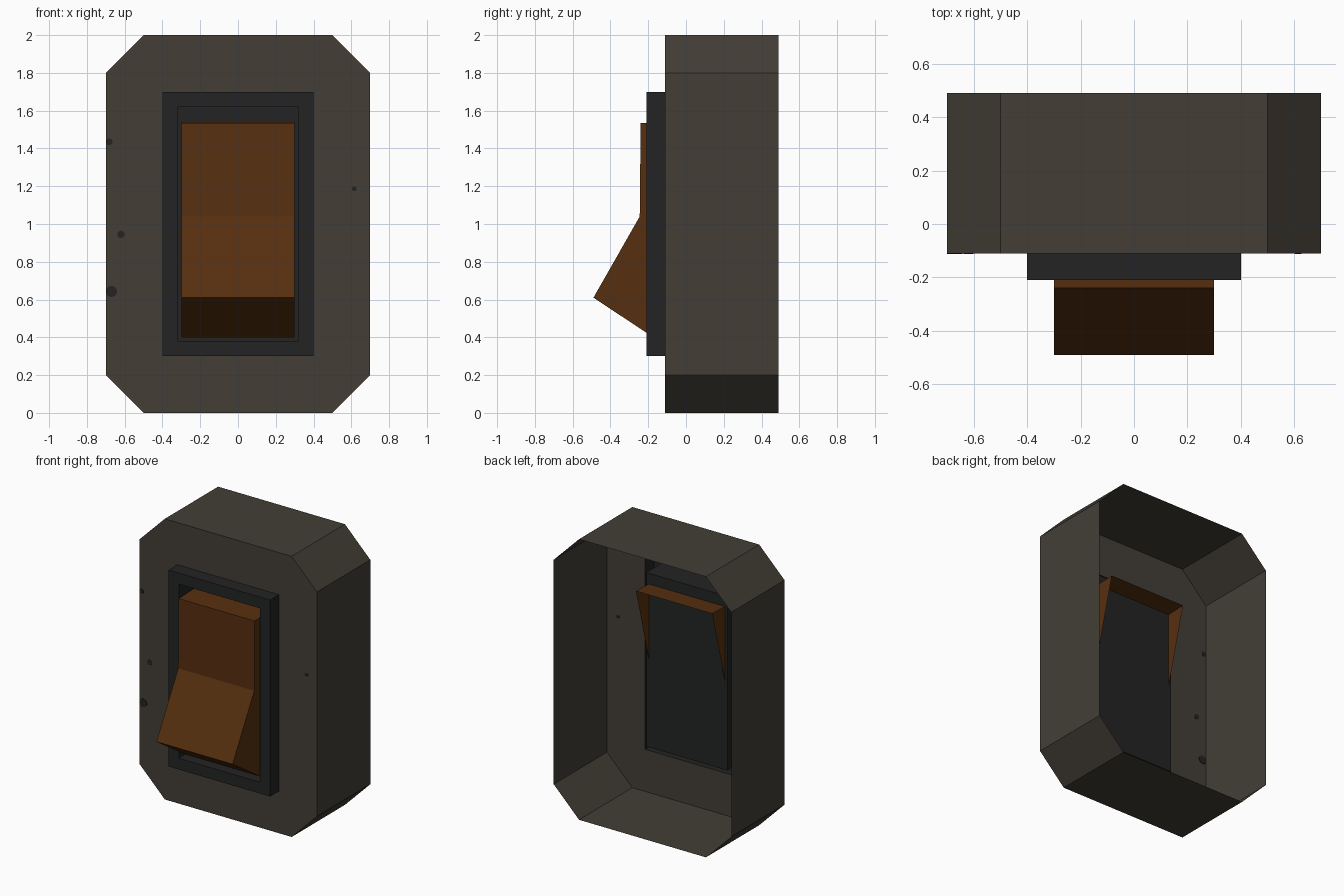
import bpy
import bmesh
from mathutils import Matrix, Vector

if "Cube" in bpy.data.objects:
    bpy.data.objects.remove(bpy.data.objects["Cube"])


def material(name, rgb):
    m = bpy.data.materials.new(name)
    m.diffuse_color = (*rgb, 1.0)
    m.use_nodes = True
    m.node_tree.nodes["Principled BSDF"].inputs["Base Color"].default_value = m.diffuse_color
    return m


GREY = material("warm_grey_plastic", (0.056, 0.048, 0.037))
BLACK = material("black_plastic", (0.0168, 0.0174, 0.0178))
ORANGE = material("burnt_orange", (0.094, 0.0285, 0.0050))
DIRT = material("dark_speck", (0.018, 0.017, 0.016))


def finish(bm, name, mat):
    mesh = bpy.data.meshes.new(name)
    bm.to_mesh(mesh)
    bm.free()
    mesh.materials.append(mat)
    obj = bpy.data.objects.new(name, mesh)
    bpy.context.collection.objects.link(obj)
    return obj


def loop(bm, points, y):
    return [bm.verts.new((x, y, z)) for x, z in points]


def band(bm, a, b):
    """Faces between two closed loops; a loop of half the size fans to its corners."""
    n, step = len(a), len(a) // len(b)
    for i in range(n):
        j = (i + 1) % n
        quad = (a[i], a[j], b[j // step], b[i // step])
        bm.faces.new(list(dict.fromkeys(quad)))


def rect(hx, hz):
    # anticlockwise seen from the front, from the lower left
    return [(sx * hx, 1 + sz * hz) for sx, sz in ((-1, -1), (1, -1), (1, 1), (-1, 1))]


# Housing: open-backed octagonal shell with a rectangular opening in front
octagon = [(-0.7, 0.2), (-0.5, 0), (0.5, 0), (0.7, 0.2),
           (0.7, 1.8), (0.5, 2), (-0.5, 2), (-0.7, 1.8)]
bm = bmesh.new()
back = loop(bm, octagon, 0.49)
front = loop(bm, octagon, -0.11)
band(bm, back, front)
band(bm, front, loop(bm, rect(0.4, 0.7), -0.11))
finish(bm, "housing", GREY)

# Bezel: raised frame with a recessed pocket
bm = bmesh.new()
loops = [loop(bm, rect(hx, hz), y) for hx, hz, y in
         ((0.4, 0.7, -0.11), (0.4, 0.7, -0.21), (0.32, 0.62, -0.21), (0.32, 0.62, -0.01))]
for a, b in zip(loops, loops[1:]):
    band(bm, a, b)
bm.faces.new(loops[-1])
finish(bm, "bezel", BLACK)

# Rocker: tilted V-shaped button, open at the back
profile = [(0.135, 1.548), (-0.24, 1.535), (-0.245, 1.04), (-0.49, 0.61), (-0.173, 0.40)]
bm = bmesh.new()
left = [bm.verts.new((-0.3, y, z)) for y, z in profile]
right = [bm.verts.new((0.3, y, z)) for y, z in profile]
for i in range(len(profile) - 1):
    bm.faces.new((left[i], left[i + 1], right[i + 1], right[i]))
bm.faces.new(left[::-1])
bm.faces.new(right)
finish(bm, "rocker", ORANGE)

# Small dark specks on the front face
bm = bmesh.new()
for x, z, r in ((-0.682, 1.435, 0.018), (-0.62, 0.945, 0.02),
                (-0.67, 0.643, 0.03), (0.615, 1.187, 0.013)):
    turn = Matrix.Translation(Vector((x, -0.11, z))) @ Matrix.Rotation(1.5707963, 4, 'X')
    bmesh.ops.create_cone(bm, cap_ends=True, segments=10, radius1=r, radius2=r,
                          depth=0.004, matrix=turn)
finish(bm, "specks", DIRT)
